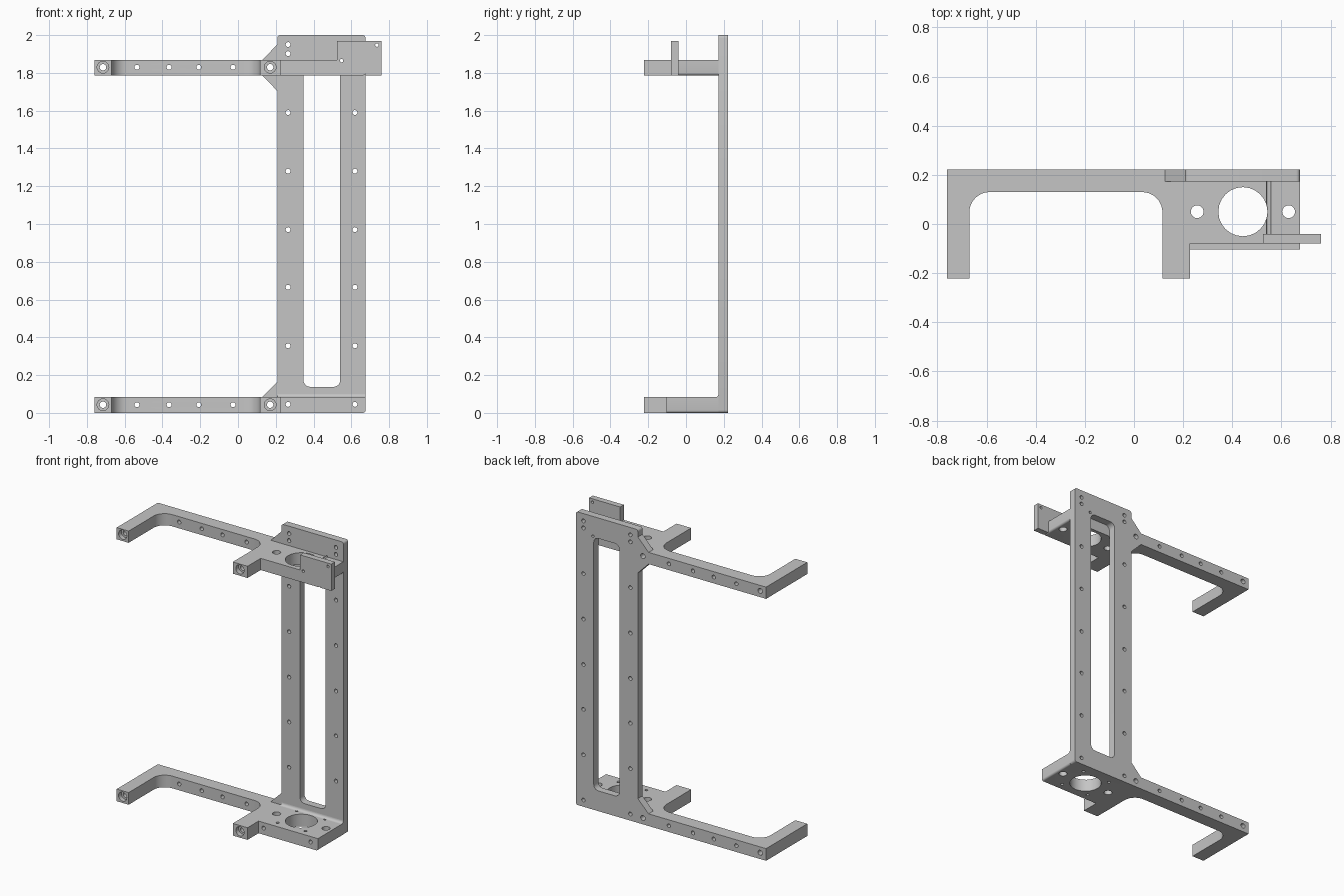
import bpy, bmesh
from math import cos, sin, radians

cube = bpy.data.objects.get("Cube")
if cube:
    bpy.data.objects.remove(cube, do_unlink=True)

grey = bpy.data.materials.new("machined_grey")
grey.use_nodes = True
grey.diffuse_color = (0.56, 0.56, 0.56, 1)
grey.node_tree.nodes["Principled BSDF"].inputs["Base Color"].default_value = grey.diffuse_color

LEFT, RIGHT = -0.76, 0.675          # outer x limits of arm and plate
BACK, PLATE, FRONT = 0.222, 0.172, -0.222
SIDE = 0.208                        # inner side of the back plate
THICK = 0.08
LOW, HIGH = 0.0, 1.787              # undersides of the two frames


def arc(cx, cy, r, start, end, steps=8):
    angles = [radians(start + (end - start) * i / steps) for i in range(steps + 1)]
    return [(cx + r * cos(a), cy + r * sin(a)) for a in angles]


def add_prism(bm, points, axis, a, b):
    """Extrude a closed outline along an axis from a to b."""
    place = {"x": lambda p, t: (t, p[0], p[1]),
             "y": lambda p, t: (p[0], t, p[1]),
             "z": lambda p, t: (p[0], p[1], t)}[axis]
    rings = [[bm.verts.new(place(p, t)) for p in points] for t in (a, b)]
    n = len(points)
    bm.faces.new(rings[0])
    bm.faces.new(rings[1][::-1])
    for i in range(n):
        j = (i + 1) % n
        bm.faces.new((rings[0][j], rings[0][i], rings[1][i], rings[1][j]))


def add_hole(bm, u, v, r, axis, a, b):
    add_prism(bm, arc(u, v, r, 0, 360 - 15, 23), axis, a, b)


def finish(name, bm, cutters=()):
    """Make the object, cut it with each cutter mesh and shade it."""
    bmesh.ops.recalc_face_normals(bm, faces=bm.faces)
    mesh = bpy.data.meshes.new(name)
    bm.to_mesh(mesh)
    bm.free()
    mesh.materials.append(grey)
    obj = bpy.data.objects.new(name, mesh)
    bpy.context.collection.objects.link(obj)
    bpy.ops.object.select_all(action="DESELECT")
    bpy.context.view_layer.objects.active = obj
    obj.select_set(True)
    for cutter_bm in cutters:
        bmesh.ops.recalc_face_normals(cutter_bm, faces=cutter_bm.faces)
        cutter_mesh = bpy.data.meshes.new("cutter")
        cutter_bm.to_mesh(cutter_mesh)
        cutter_bm.free()
        cutter_mesh.materials.append(grey)
        cutter = bpy.data.objects.new("cutter", cutter_mesh)
        cutter.hide_render = True
        bpy.context.collection.objects.link(cutter)
        mod = obj.modifiers.new("holes", "BOOLEAN")
        mod.operation, mod.solver, mod.object = "DIFFERENCE", "EXACT", cutter
        bpy.ops.object.modifier_apply(modifier=mod.name)
        bpy.data.objects.remove(cutter, do_unlink=True)
    bpy.ops.object.shade_smooth_by_angle(angle=radians(30))


BOLT = 0.013
COLUMNS = (0.265, 0.619)
LEGS = (-0.715, 0.17)
CHANNEL = (0.548, 1.865)            # long drilled channel behind the tab

# Back plate with its gussets, long slot and bolt rows
bm = bmesh.new()
top_low, top_high = HIGH, HIGH + THICK
outline = [(0.127, 0), *arc(RIGHT - 0.015, 0.015, 0.015, -90, 0, 4),
           *arc(RIGHT - 0.015, 1.985, 0.015, 0, 90, 4),
           *arc(SIDE + 0.015, 1.985, 0.015, 90, 180, 4),
           (SIDE, 1.95), (0.127, top_high), (0.127, top_low), (SIDE, 1.705),
           (SIDE, 0.165), (0.127, 0.083)]
add_prism(bm, outline, "y", PLATE, BACK)
cut = bmesh.new()
x0, x1, z0, z1, r = 0.347, 0.541, 0.138, 1.86, 0.035
slot = (arc(x1 - r, z0 + r, r, -90, 0) + arc(x1 - r, z1 - r, r, 0, 90)
        + arc(x0 + r, z1 - r, r, 90, 180) + arc(x0 + r, z0 + r, r, 180, 270))
add_prism(cut, slot, "y", 0.1, 0.3)
for x in COLUMNS:
    for z in (0.045, 0.355, 0.665, 0.97, 1.28, 1.59, 1.902, 1.95):
        add_hole(cut, x, z, BOLT, "y", 0.1, 0.3)
for z in (LOW, HIGH):
    add_hole(cut, LEGS[1], z + 0.043, 0.017, "y", 0.1, 0.3)
add_hole(cut, *CHANNEL, 0.009, "y", 0.1, 0.3)
finish("back_plate", bm, [cut])


def frame(name, z, thick, shelf_front, extra_y, extra_z):
    """Horizontal frame: arm, two forward legs and a bored shelf."""
    bm = bmesh.new()
    outline = [(LEFT, BACK), (LEFT, FRONT), (-0.67, FRONT),
               *arc(-0.587, 0.047, 0.083, 180, 90),
               *arc(0.033, 0.047, 0.083, 90, 0),
               (0.116, FRONT), (0.227, FRONT), (0.227, shelf_front),
               (RIGHT, shelf_front), (RIGHT, PLATE), (0.127, PLATE), (0.127, BACK)]
    add_prism(bm, outline, "z", z, z + thick)
    edge = [e for e in bm.edges
            if all(abs(v.co.x - RIGHT) < 1e-4 and abs(v.co.z - z) < 1e-4 for v in e.verts)]
    bmesh.ops.bevel(bm, geom=edge, offset=0.013, segments=4, profile=0.5, affect="EDGES")
    # Vertical bores of the shelf
    bores = bmesh.new()
    add_hole(bores, 0.443, 0.05, 0.1, "z", z - 0.1, z + 0.2)
    for x in (0.257, 0.629):
        add_hole(bores, x, 0.05, 0.026, "z", z - 0.1, z + 0.2)
    for x, y in extra_z:
        add_hole(bores, x, y, 0.01, "z", z - 0.1, z + 0.2)
    # Horizontal bolt holes of the arm, legs and shelf
    bolts, recesses = bmesh.new(), bmesh.new()
    for x in (-0.535, -0.365, -0.208, -0.026):
        add_hole(bolts, x, z + 0.043, BOLT, "y", 0.1, 0.3)
    for x in LEGS:
        add_hole(bolts, x, z + 0.043, 0.017, "y", -0.3, 0.3)
        add_hole(recesses, x, z + 0.043, 0.031, "y", -0.3, FRONT + 0.03)
    for x, height, radius in extra_y:
        add_hole(bolts, x, height, radius, "y", -0.3, 0.3)
    finish(name, bm, [bores, bolts, recesses])


motor_screws = [(0.443 + i * 0.105, 0.05 + j * 0.105) for i in (-1, 1) for j in (-1, 1)]
frame("lower_frame", LOW, 0.083, -0.103,
      [(x, 0.045, BOLT) for x in COLUMNS], motor_screws)
frame("upper_frame", HIGH, THICK, -0.08, [(*CHANNEL, 0.009)], [])

# Upright tab at the front corner of the upper shelf
bm = bmesh.new()
add_prism(bm, [(0.525, top_high), (RIGHT, top_high), (RIGHT, top_low),
               (0.76, top_low), (0.76, 1.97), (0.525, 1.97)], "y", -0.08, -0.04)
cut = bmesh.new()
add_hole(cut, 0.735, 1.947, 0.009, "y", -0.2, 0.1)
add_hole(cut, *CHANNEL, 0.009, "y", -0.2, 0.1)
finish("sensor_tab", bm, [cut])

# Concave fillet where the back plate meets the lower shelf
bm = bmesh.new()
r = 0.018
add_prism(bm, [(PLATE, 0.083), *arc(PLATE - r, 0.083 + r, r, 0, -90, 6)], "x", SIDE, RIGHT)
finish("plate_fillet", bm)
